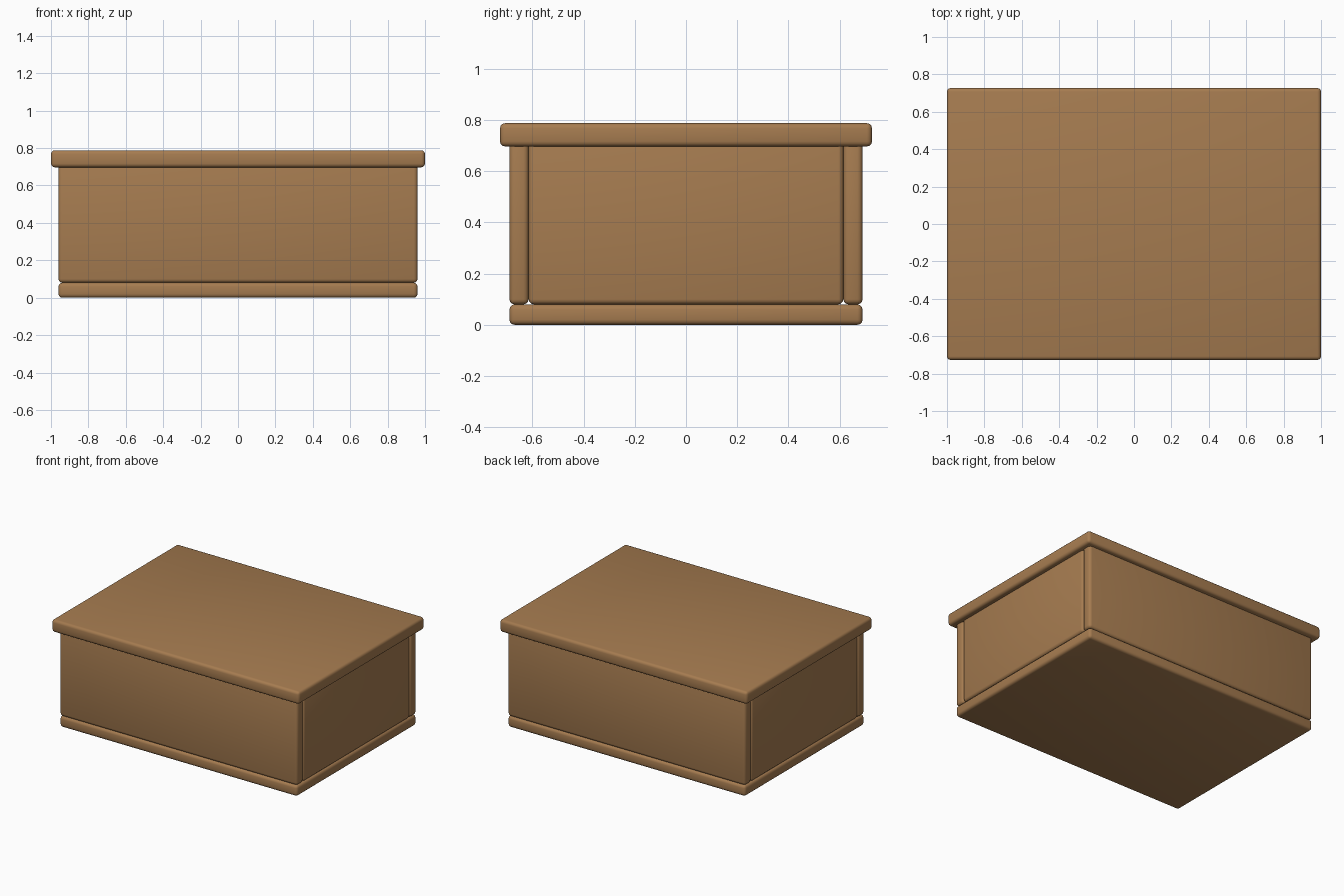
import bpy, math

if "Cube" in bpy.data.objects:
    bpy.data.objects.remove(bpy.data.objects["Cube"])

wood = bpy.data.materials.new("brown_wood")
wood.diffuse_color = (0.38, 0.20, 0.08, 1)
wood.use_nodes = True
wood.node_tree.nodes["Principled BSDF"].inputs["Base Color"].default_value = wood.diffuse_color


def board(name, lo, hi, bevel=0.02):
    """Rounded plank spanning two opposite corners."""
    bpy.ops.mesh.primitive_cube_add(size=1, location=[(a + b) / 2 for a, b in zip(lo, hi)])
    ob = bpy.context.object
    ob.name = name
    ob.scale = [b - a for a, b in zip(lo, hi)]
    bpy.ops.object.transform_apply(location=False, rotation=False, scale=True)
    mod = ob.modifiers.new("rounded_edges", 'BEVEL')
    mod.width = bevel
    mod.segments = 3
    bpy.ops.object.modifier_apply(modifier=mod.name)
    bpy.ops.object.shade_smooth_by_angle(angle=math.radians(40))
    ob.data.materials.append(wood)
    return ob


X, Y = 0.96, 0.69      # outer half sizes of the box body
T = 0.075              # wall thickness
Z0, Z1 = 0.08, 0.72    # walls run from the base up into the lid

# Base and overhanging lid
board("base", (-X, -Y, 0), (X, Y, Z0))
board("lid", (-1, -0.727, 0.697), (1, 0.727, 0.788))

# Long front and back walls cover the ends of the short side walls
board("front_wall", (-X, -Y, Z0), (X, -Y + T, Z1))
board("back_wall", (-X, Y - T, Z0), (X, Y, Z1))
board("left_wall", (-X, -Y + T, Z0), (-X + T, Y - T, Z1))
board("right_wall", (X - T, -Y + T, Z0), (X, Y - T, Z1))
